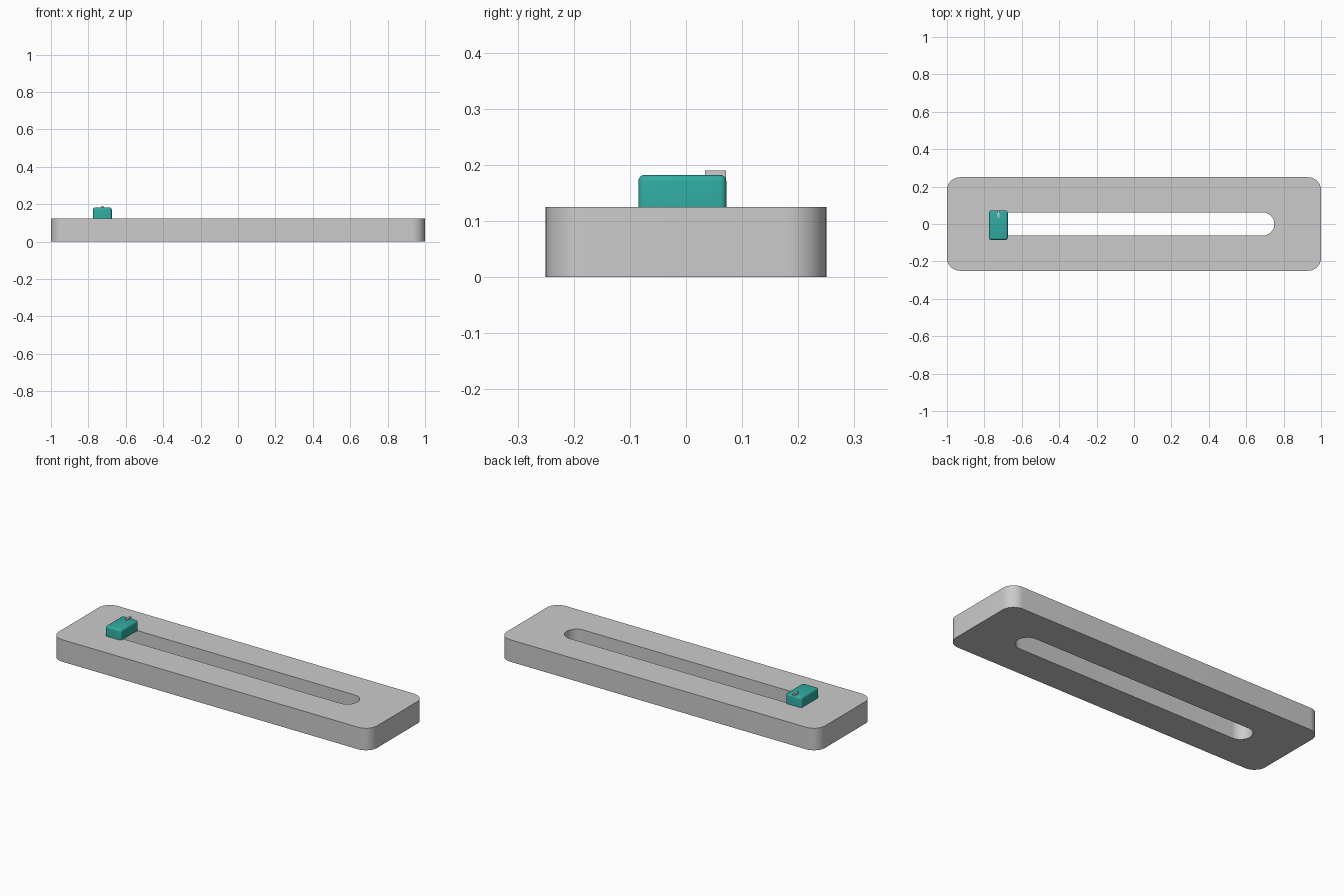
import bpy, bmesh
from math import pi, cos, sin

if "Cube" in bpy.data.objects:
    bpy.data.objects.remove(bpy.data.objects["Cube"])


def rounded_loop(hx, hy, r, n=12):
    """Outline of a rounded rectangle, counter-clockwise."""
    pts = []
    for i, (sx, sy) in enumerate([(1, 1), (-1, 1), (-1, -1), (1, -1)]):
        for k in range(n + 1):
            a = i * pi / 2 + k * pi / 2 / n
            pts.append((sx * (hx - r) + r * cos(a), sy * (hy - r) + r * sin(a)))
    return pts


def smooth(obj, angle=0.6):
    bpy.ops.object.select_all(action='DESELECT')
    obj.select_set(True)
    bpy.context.view_layer.objects.active = obj
    bpy.ops.object.shade_smooth_by_angle(angle=angle)


def plate(name, loops, height):
    """Flat plate on z = 0: first loop is the outline, others are through holes."""
    cu = bpy.data.curves.new(name, 'CURVE')
    cu.dimensions = '2D'
    cu.fill_mode = 'BOTH'
    cu.extrude = height / 2
    for pts in loops:
        s = cu.splines.new('POLY')
        s.points.add(len(pts) - 1)
        for p, (x, y) in zip(s.points, pts):
            p.co = (x, y, 0, 1)
        s.use_cyclic_u = True
    obj = bpy.data.objects.new(name, cu)
    bpy.context.collection.objects.link(obj)
    obj.location.z = height / 2
    bpy.context.view_layer.objects.active = obj
    obj.select_set(True)
    bpy.ops.object.convert(target='MESH')
    obj = bpy.context.object
    bm = bmesh.new()
    bm.from_mesh(obj.data)
    bmesh.ops.remove_doubles(bm, verts=bm.verts, dist=1e-5)
    bmesh.ops.recalc_face_normals(bm, faces=bm.faces)
    bm.to_mesh(obj.data)
    bm.free()
    smooth(obj)
    return obj


def box(name, lo, hi, bevel=0):
    """Box between two corners, bevelled on all but the bottom edges."""
    bm = bmesh.new()
    bmesh.ops.create_cube(bm, size=1)
    for v in bm.verts:
        v.co = [a + (b - a) * (c + 0.5) for a, b, c in zip(lo, hi, v.co)]
    if bevel:
        edges = [e for e in bm.edges if max(v.co.z for v in e.verts) > lo[2] + 1e-4]
        bmesh.ops.bevel(bm, geom=edges, offset=bevel, segments=4,
                        profile=0.5, affect='EDGES')
    me = bpy.data.meshes.new(name)
    bm.to_mesh(me)
    bm.free()
    obj = bpy.data.objects.new(name, me)
    bpy.context.collection.objects.link(obj)
    return obj


# base plate with the long through slot
base = plate("base_plate", [rounded_loop(1, 0.25, 0.07),
                            rounded_loop(0.75, 0.0625, 0.0625)], 0.125)

# sliding knob at the left end of the slot
knob = box("slider_knob", (-0.775, -0.085, 0.125), (-0.675, 0.072, 0.182), 0.011)
smooth(knob)
teal = bpy.data.materials.new("teal")
teal.diffuse_color = (0.03, 0.41, 0.36, 1)
teal.use_nodes = True
teal.node_tree.nodes["Principled BSDF"].inputs["Base Color"].default_value = teal.diffuse_color
knob.data.materials.append(teal)

# small pointer tab on the knob
box("pointer_tab", (-0.731, 0.034, 0.172), (-0.719, 0.071, 0.19))
